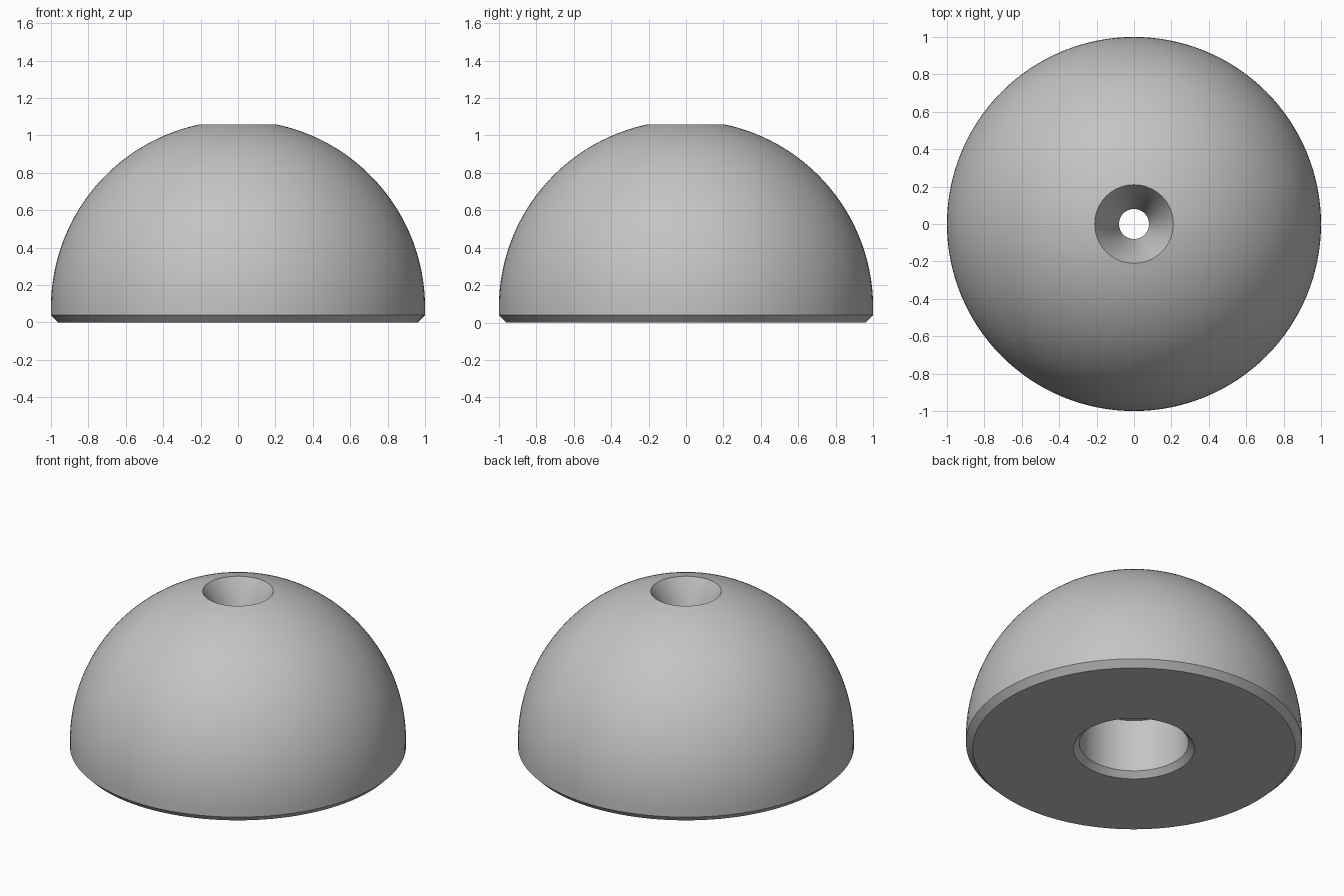
import bpy, bmesh
from math import asin, cos, sin, tan, pi, radians

cube = bpy.data.objects.get("Cube")
if cube:
    bpy.data.objects.remove(cube, do_unlink=True)

# Material
grey = bpy.data.materials.new("plain grey")
grey.use_nodes = True
colour = (0.55, 0.55, 0.55, 1)
grey.diffuse_color = colour
grey.node_tree.nodes["Principled BSDF"].inputs["Base Color"].default_value = colour

# Main sizes
RADIUS, CENTRE_Z, CHAMFER = 1.0, 0.08, 0.04
MOUTH, BORE = 0.21, 0.08
SOCKET, SOCKET_TOP, SOCKET_CHAMFER = 0.325, 0.38, 0.035
STEPS, ARC = 128, 40

# Half section: chamfered foot, dome arc, countersink, bore, socket
start = asin(MOUTH / RADIUS)
top_z = CENTRE_Z + RADIUS * cos(start)
profile = [(RADIUS - CHAMFER, 0), (RADIUS, CHAMFER)]
for i in range(ARC + 1):
    a = pi / 2 + (start - pi / 2) * i / ARC
    profile.append((RADIUS * sin(a), CENTRE_Z + RADIUS * cos(a)))
profile += [
    (BORE, top_z - (MOUTH - BORE) * tan(radians(60))),
    (BORE, SOCKET_TOP),
    (SOCKET, SOCKET_TOP),
    (SOCKET, SOCKET_CHAMFER),
    (SOCKET + SOCKET_CHAMFER, 0),
]

# Revolve the closed section around the z axis
bm = bmesh.new()
verts = [bm.verts.new((r, 0, z)) for r, z in profile]
edges = [bm.edges.new((v, verts[(i + 1) % len(verts)])) for i, v in enumerate(verts)]
bmesh.ops.spin(bm, geom=verts + edges, cent=(0, 0, 0), axis=(0, 0, 1),
               angle=2 * pi, steps=STEPS, use_merge=True)
bmesh.ops.remove_doubles(bm, verts=bm.verts, dist=0.0001)
bmesh.ops.recalc_face_normals(bm, faces=bm.faces)
mesh = bpy.data.meshes.new("domed_knob")
bm.to_mesh(mesh)
bm.free()
mesh.materials.append(grey)

knob = bpy.data.objects.new("domed_knob", mesh)
bpy.context.collection.objects.link(knob)
bpy.ops.object.select_all(action="DESELECT")
knob.select_set(True)
bpy.context.view_layer.objects.active = knob
bpy.ops.object.shade_smooth_by_angle(angle=radians(30))
